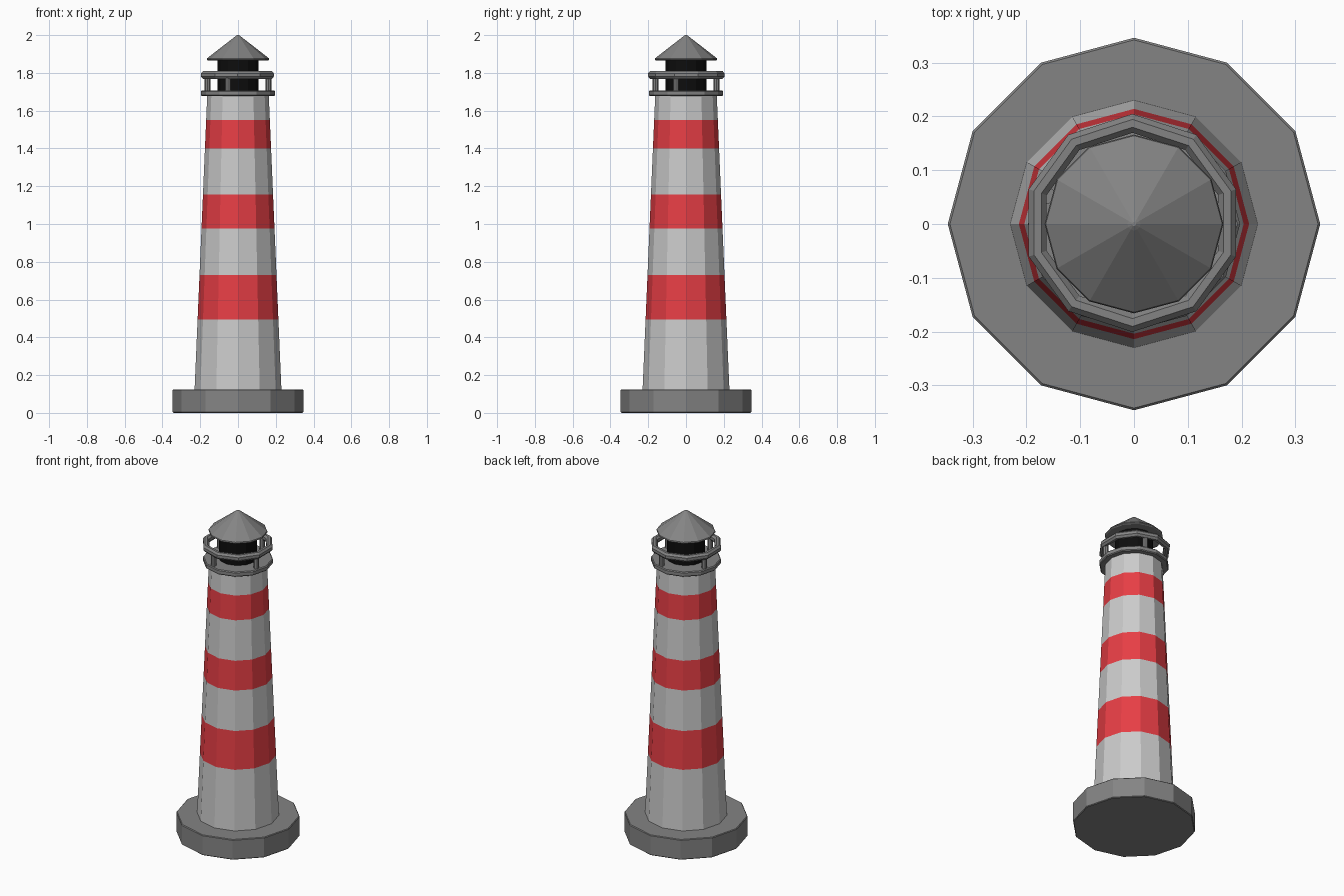
import bpy, bmesh
from math import sin, cos, pi, radians

if "Cube" in bpy.data.objects:
    bpy.data.objects.remove(bpy.data.objects["Cube"])

def material(name, rgb):
    m = bpy.data.materials.new(name)
    m.diffuse_color = (*rgb, 1)
    m.use_nodes = True
    m.node_tree.nodes["Principled BSDF"].inputs["Base Color"].default_value = m.diffuse_color
    return m

GREY = material("stone_grey", (0.23, 0.23, 0.23))
PALE = material("pale_wall", (0.63, 0.63, 0.63))
RED = material("red_band", (0.8, 0.048, 0.06))
BLACK = material("dark_glass", (0.004, 0.004, 0.004))

def lathe(name, profile, mats, bands=None, sides=12, turn=0.0, closed=False, loc=(0, 0, 0)):
    """Spin (radius, z) points, listed bottom to top, into a flat-sided solid."""
    bm = bmesh.new()
    rings = [[bm.verts.new((r * cos(turn + 2 * pi * i / sides),
                            r * sin(turn + 2 * pi * i / sides), z))
              for i in range(sides)] for r, z in profile]
    pairs = list(zip(rings, rings[1:] + rings[:1]))
    for k, (a, b) in enumerate(pairs if closed else pairs[:-1]):
        for i in range(sides):
            j = (i + 1) % sides
            f = bm.faces.new((a[i], a[j], b[j], b[i]))
            f.material_index = bands[k] if bands else 0
    if not closed:
        bm.faces.new(rings[0][::-1])
        bm.faces.new(rings[-1])
    bmesh.ops.recalc_face_normals(bm, faces=bm.faces)
    mesh = bpy.data.meshes.new(name)
    bm.to_mesh(mesh)
    bm.free()
    for m in mats:
        mesh.materials.append(m)
    ob = bpy.data.objects.new(name, mesh)
    ob.location = loc
    bpy.context.collection.objects.link(ob)
    return ob

def drum(name, r, z0, z1, c, mat, **kw):
    """Cylinder with a small chamfer on both rims."""
    return lathe(name, [(r - c, z0), (r, z0 + c), (r, z1 - c), (r - c, z1)], [mat], **kw)

# foundation
drum("base", 0.346, 0, 0.125, 0.004, GREY)

# tapered tower with red bands
levels = [0.12, 0.495, 0.73, 0.975, 1.155, 1.40, 1.55, 1.685]
taper = lambda z: 0.23 - 0.067 * (z - 0.12) / 1.56
lathe("tower", [(taper(z), z) for z in levels], [PALE, RED], bands=[0, 1, 0, 1, 0, 1, 0])

# gallery deck
drum("gallery_deck", 0.197, 1.677, 1.707, 0.005, GREY)

# ten-sided gallery rail
section = [(0.185 + 0.019 * cos(2 * pi * i / 8 + pi / 8),
            1.789 + 0.022 * sin(2 * pi * i / 8 + pi / 8)) for i in range(8)]
lathe("gallery_rail", section, [GREY], sides=10, turn=radians(18), closed=True,
      loc=(-0.003, 0.002, 0))

# four rail posts
for i in range(4):
    a = radians(-18 + 90 * i)
    lathe(f"rail_post_{i + 1}", [(0.016, 1.70), (0.016, 1.785)], [GREY], sides=8,
          loc=(0.17 * cos(a), 0.17 * sin(a), 0))

# lantern room
lathe("lantern_room", [(0.108, 1.70), (0.108, 1.88)], [BLACK])

# conical roof with blunted tip
lathe("roof", [(0.160, 1.866), (0.166, 1.870), (0.164, 1.877), (0.012, 1.995), (0.004, 2.0)], [GREY])
